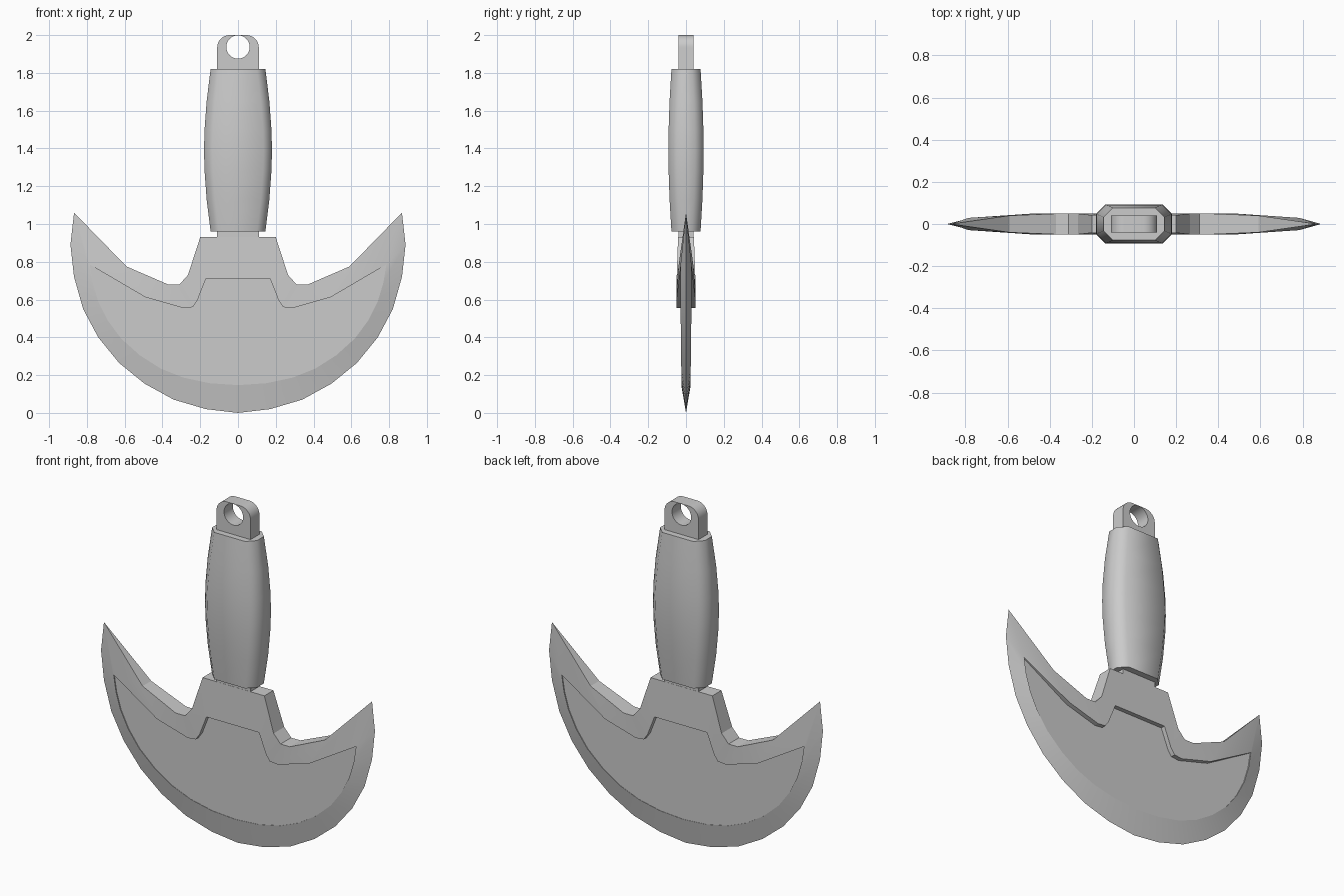
import bpy, bmesh
from math import sin, cos, pi, radians

if "Cube" in bpy.data.objects:
    bpy.data.objects.remove(bpy.data.objects["Cube"])


def finish(bm, name, angle=30):
    bmesh.ops.remove_doubles(bm, verts=bm.verts, dist=0.0005)
    bmesh.ops.recalc_face_normals(bm, faces=bm.faces)
    me = bpy.data.meshes.new(name)
    bm.to_mesh(me)
    bm.free()
    ob = bpy.data.objects.new(name, me)
    bpy.context.collection.objects.link(ob)
    smooth(ob, angle)
    return ob


def smooth(ob, angle):
    bpy.ops.object.select_all(action='DESELECT')
    ob.select_set(True)
    bpy.context.view_layer.objects.active = ob
    bpy.ops.object.shade_smooth_by_angle(angle=radians(angle))


def mirrored(half):
    # right half from bottom centre to top centre, closed round the left side
    return half + [(-x, z, y) for x, z, y in half[-2:0:-1]]


# Blade: outer and inner outlines as (x, z, half thickness)
outer = mirrored([
    (0, 0, 0), (.17, .02, 0), (.34, .07, 0), (.495, .155, 0), (.63, .265, 0),
    (.74, .40, 0), (.82, .55, 0), (.868, .72, 0), (.887, .89, 0), (.868, 1.06, 0),
    (.59, .775, .04), (.37, .68, .049), (.31, .68, .049), (.265, .73, .049),
    (.20, .93, .042), (0, .93, .042)])
inner = mirrored([
    (0, .147, .025), (.15, .157, .025), (.29, .187, .025), (.41, .235, .025),
    (.52, .305, .026), (.62, .395, .027), (.69, .49, .028), (.74, .59, .029),
    (.77, .69, .029), (.785, .785, .029), (.49, .612, .049), (.29, .555, .049),
    (.24, .56, .049), (.215, .595, .049), (.17, .71, .049), (0, .71, .049)])
bm = bmesh.new()
n = len(outer)
rims = []
for s in (-1, 1):
    rim = [bm.verts.new((x, s * y, z)) for x, z, y in outer]
    step = [bm.verts.new((x, s * y, z)) for x, z, y in inner]
    panel = [bm.verts.new((x, s * .023, z)) for x, z, y in inner]
    for a, b in ((rim, step), (step, panel)):
        for i in range(n):
            j = (i + 1) % n
            bm.faces.new((a[i], a[j], b[j], b[i]))
    bm.faces.new(panel)
    rims.append(rim)
for i in range(n):
    j = (i + 1) % n
    if outer[i][2] or outer[j][2]:
        bm.faces.new((rims[0][i], rims[0][j], rims[1][j], rims[1][i]))
finish(bm, "blade", 20)

# Grip: chamfered rectangle lofted along a barrel profile (z, half x, half y)
bm = bmesh.new()
rings = []
for z, hx, hy in ((.96, .145, .077), (1.13, .166, .087), (1.28, .177, .092),
                  (1.39, .18, .093), (1.50, .177, .092), (1.65, .166, .087),
                  (1.82, .145, .077)):
    c = .045
    q = [(hx, hy - c), (hx - c, hy)]
    pts = q + [(-x, y) for x, y in q[::-1]]
    pts += [(-x, -y) for x, y in pts]
    rings.append([bm.verts.new((x, y, z)) for x, y in pts])
for a, b in zip(rings, rings[1:]):
    for i in range(8):
        j = (i + 1) % 8
        bm.faces.new((a[i], a[j], b[j], b[i]))
bm.faces.new(rings[0])
bm.faces.new(rings[-1])
finish(bm, "grip", 50)

# Tang: flat bar through the grip ending in a rounded hanging eye
r = .065
arc = [(.11 - r + r * cos(k * pi / 16), 2 - r + r * sin(k * pi / 16)) for k in range(9)]
right = [(.11, .90)] + arc
outline = right + [(-x, z) for x, z in right[::-1]]
hole = [(.062 * cos(k * pi / 16), 1.937 + .062 * sin(k * pi / 16)) for k in range(32)]
cu = bpy.data.curves.new("tang", 'CURVE')
cu.dimensions = '2D'
cu.fill_mode = 'BOTH'
cu.extrude = .041
for pts in (outline, hole):
    sp = cu.splines.new('POLY')
    sp.points.add(len(pts) - 1)
    for p, (x, z) in zip(sp.points, pts):
        p.co = (x, z, 0, 1)
    sp.use_cyclic_u = True
tang = bpy.data.objects.new("tang", cu)
bpy.context.collection.objects.link(tang)
tang.rotation_euler = (pi / 2, 0, 0)
bpy.ops.object.select_all(action='DESELECT')
tang.select_set(True)
bpy.context.view_layer.objects.active = tang
bpy.ops.object.convert(target='MESH')
smooth(bpy.context.view_layer.objects.active, 30)
